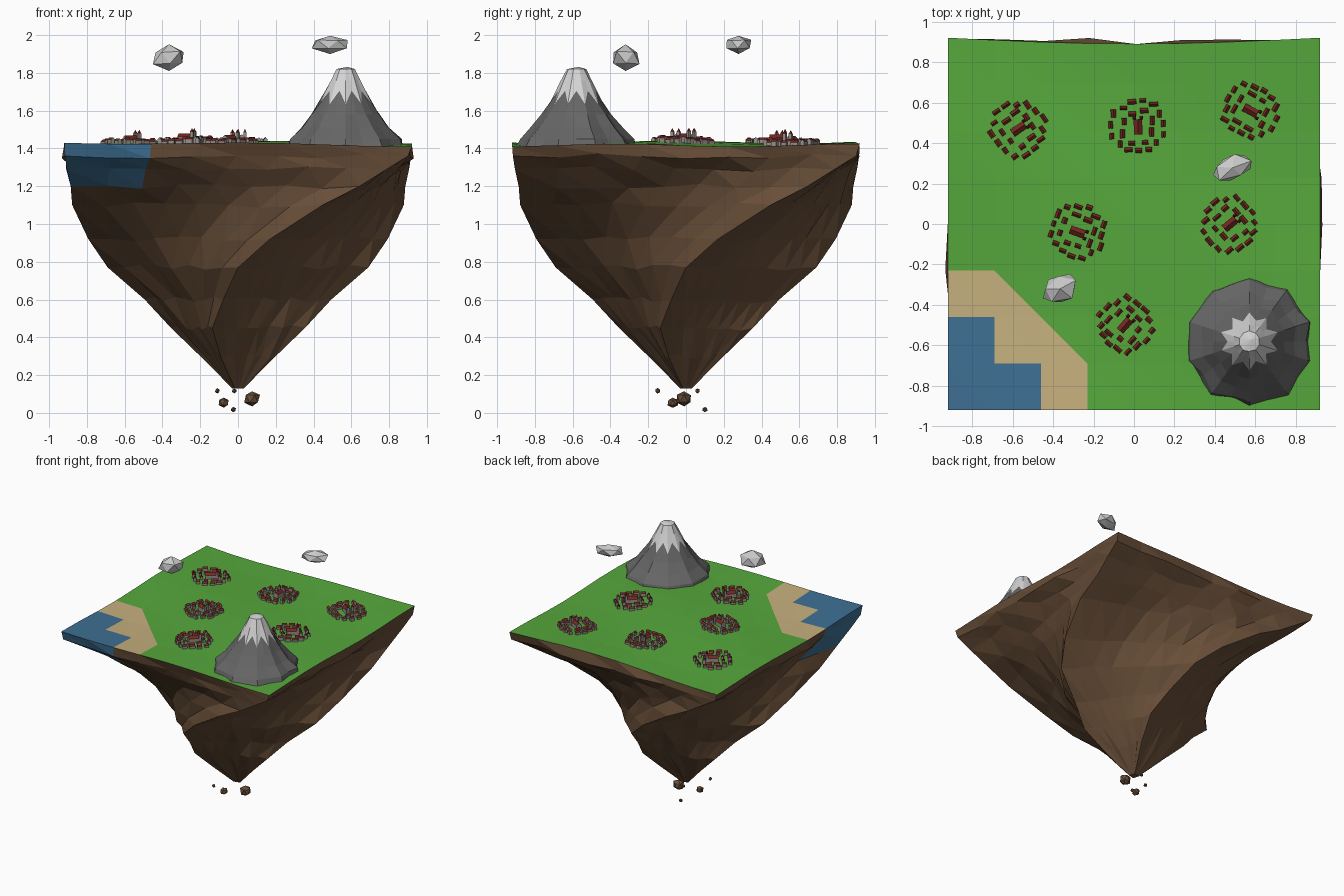
import bpy, bmesh, math, random
from mathutils import Matrix, Vector

random.seed(7)
cube = bpy.data.objects.get("Cube")
if cube:
    bpy.data.objects.remove(cube)


def material(name, srgb):
    lin = [((c / 255 + 0.055) / 1.055) ** 2.4 for c in srgb] + [1]
    m = bpy.data.materials.new(name)
    m.use_nodes = True
    m.diffuse_color = lin
    m.node_tree.nodes["Principled BSDF"].inputs["Base Color"].default_value = lin
    return m


grass = material("grass", (86, 168, 60))
sand = material("sand", (198, 176, 126))
water = material("water", (62, 112, 148))
earth = material("earth", (104, 78, 56))
stone = material("mountain_stone", (102, 102, 102))
snow = material("snow", (212, 212, 212))
pale = material("pale_rock", (204, 204, 204))
wall = material("wall", (150, 146, 142))
roof = material("roof", (118, 38, 32))


def finish(name, bm, mats, recalc=True):
    if recalc:
        bmesh.ops.recalc_face_normals(bm, faces=bm.faces)
    me = bpy.data.meshes.new(name)
    bm.to_mesh(me)
    bm.free()
    for m in mats:
        me.materials.append(m)
    ob = bpy.data.objects.new(name, me)
    bpy.context.collection.objects.link(ob)
    return ob


# Land surface: 8 x 8 cells with gentle rolling height
HALF, N = 0.92, 8
CELL = 2 * HALF / N


def ground(x, y):
    z = 1.425 + 0.008 * math.sin(4 * x + 1) + 0.008 * math.cos(5 * y + 2 * x)
    if y > HALF - 0.01:
        y -= 0.03 * math.cos(math.pi * x / (2 * HALF))
    return Vector((x, y, z))


def surface_material(x, y):
    i, j = (x + HALF) / CELL, (y + HALF) / CELL
    if (i < 2 and j < 1) or (i < 1 and j < 2):
        return 2
    return 1 if i < 3 and j < 3 and i + j < 4 else 0


bm = bmesh.new()
grid = [[bm.verts.new(ground(-HALF + i * CELL, -HALF + j * CELL))
         for j in range(N + 1)] for i in range(N + 1)]
for i in range(N):
    for j in range(N):
        a, b, c, d = grid[i][j], grid[i + 1][j], grid[i + 1][j + 1], grid[i][j + 1]
        for tri in ((a, b, d), (b, c, d)):
            f = bm.faces.new(tri)
            mid = f.calc_center_median()
            f.material_index = surface_material(mid.x, mid.y)
finish("land_surface", bm, [grass, sand, water], recalc=False)

# Island underside: square section that twists and shrinks to a point
# Each ring: height, corner radius, twist in degrees
RINGS = [(1.425, HALF * math.sqrt(2), 0), (1.36, 1.285, 0.5), (1.29, 1.2, 4),
         (1.2, 1.095, 9), (1.1, 0.985, 18), (0.92, 0.81, 33), (0.77, 0.69, 45),
         (0.6, 0.5, 54), (0.45, 0.38, 66), (0.3, 0.22, 70), (0.13, 0.035, 75)]
bm = bmesh.new()
rows = []
for level, (z, r, twist) in enumerate(RINGS):
    corners = [Vector((r * math.cos(a), r * math.sin(a), z)) for a in
               (math.radians(-135 + 90 * k - twist) for k in range(4))]
    row = []
    for k in range(4):
        for j in range(N):
            p = corners[k].lerp(corners[(k + 1) % 4], j / N)
            if level == 0:
                p = ground(p.x, p.y)
            elif j and z > 0.2:
                s = 1 + random.uniform(-0.025, 0.025)
                p = Vector((p.x * s, p.y * s, z + random.uniform(-0.015, 0.015)))
            row.append(bm.verts.new(p))
    rows.append(row)
COUNT = 4 * N
for level in range(len(rows) - 1):
    top, low = rows[level], rows[level + 1]
    for k in range(COUNT):
        n = (k + 1) % COUNT
        for tri in ((low[k], low[n], top[k]), (low[n], top[n], top[k])):
            f = bm.faces.new(tri)
            # Water runs down the sides next to the sea corner
            near = k < 2 or k >= COUNT - 2
            f.material_index = 1 if near and level < 3 else 0
bm.faces.new(reversed(rows[-1]))
finish("island_base", bm, [earth, water], recalc=False)

# Mountain with a jagged snow line
bm = bmesh.new()
SIDES = 20
PROFILE = [(0.31, 1.41), (0.295, 1.45), (0.235, 1.51), (0.18, 1.58), (0.125, 1.67),
           (0.08, 1.76), (0.05, 1.82)]
rows = []
for level, (r, z) in enumerate(PROFILE):
    row = []
    for k in range(SIDES):
        tooth = 1 if k % 2 else -1
        rr, zz = r * (1 + 0.035 * tooth + random.uniform(-0.03, 0.03)), z
        if level == 4:
            zz, rr = z - 0.035 * tooth, rr + 0.016 * tooth
        a = 2 * math.pi * k / SIDES
        row.append(bm.verts.new((0.57 + rr * math.cos(a), -0.58 + rr * math.sin(a), zz)))
    rows.append(row)
for level in range(len(rows) - 1):
    for k in range(SIDES):
        n = (k + 1) % SIDES
        f = bm.faces.new((rows[level][k], rows[level][n], rows[level + 1][n], rows[level + 1][k]))
        f.material_index = int(level >= 4)
peak = bm.verts.new((0.58, -0.57, 1.832))
for k in range(SIDES):
    f = bm.faces.new((rows[-1][k], rows[-1][(k + 1) % SIDES], peak))
    f.material_index = 1
finish("mountain", bm, [stone, snow])


# Floating rocks and crumbling debris
def rock(name, centre, size, mat, turn=0.0):
    bm = bmesh.new()
    bmesh.ops.create_icosphere(bm, subdivisions=1, radius=1)
    spin = Matrix.Rotation(turn, 3, "Z")
    for v in bm.verts:
        p = v.co * random.uniform(0.85, 1.1)
        v.co = Vector(centre) + spin @ Vector([p[i] * size[i] for i in range(3)])
    finish(name, bm, [mat])


rock("floating_rock_left", (-0.365, -0.32, 1.88), (0.1, 0.075, 0.07), pale, 0.5)
rock("floating_rock_right", (0.487, 0.278, 1.952), (0.11, 0.065, 0.048), pale, 0.35)
for i, (x, y, z, r) in enumerate([(0.075, -0.01, 0.075, 0.046), (-0.075, -0.07, 0.055, 0.03),
                                  (-0.025, 0.1, 0.018, 0.015), (-0.11, -0.15, 0.117, 0.014),
                                  (-0.02, 0.06, 0.117, 0.014)]):
    rock(f"debris_{i + 1}", (x, y, z), (r, r, r), earth)


# Villages: walls with a red gable roof, or a spire when the ridge is a point
def house(bm, x, y, z, turn, length, width, height, rise, spire=False):
    place = Matrix.Translation((x, y, z)) @ Matrix.Rotation(turn, 4, "Z")
    l, w = length / 2, width / 2

    def vert(px, py, pz):
        return bm.verts.new(place @ Vector((px, py, pz)))

    base, eave = [[vert(sx * l, sy * w, h) for sx, sy in ((-1, -1), (1, -1), (1, 1), (-1, 1))]
                  for h in (-0.02, height)]
    for k in range(4):
        n = (k + 1) % 4
        bm.faces.new((base[k], base[n], eave[n], eave[k]))
    if spire:
        tip = vert(0, 0, height + rise)
        tops = [bm.faces.new((eave[k], eave[(k + 1) % 4], tip)) for k in range(4)]
    else:
        a, b = vert(-l, 0, height + rise), vert(l, 0, height + rise)
        bm.faces.new((eave[1], eave[2], b))
        bm.faces.new((eave[3], eave[0], a))
        tops = [bm.faces.new((eave[0], eave[1], b, a)), bm.faces.new((eave[2], eave[3], a, b))]
    for f in tops:
        f.material_index = 1


VILLAGES = [(-0.57, 0.47, 0.6), (0.02, 0.48, 1.6), (0.575, 0.56, -0.5),
            (-0.28, -0.04, -0.35), (0.475, 0, 0.7), (-0.045, -0.5, 0.85)]
for i, (cx, cy, turn) in enumerate(VILLAGES):
    bm = bmesh.new()
    cz = ground(cx, cy).z
    house(bm, cx, cy, cz, turn, 0.075, 0.042, 0.03, 0.018)
    for side in (-1, 1):
        tx = cx + 0.045 * math.cos(turn) - side * 0.018 * math.sin(turn)
        ty = cy + 0.045 * math.sin(turn) + side * 0.018 * math.cos(turn)
        house(bm, tx, ty, cz, turn, 0.017, 0.017, 0.058, 0.02, True)
    for radius, count in ((0.078, 8), (0.127, 15)):
        for k in range(count):
            a = turn + 2 * math.pi * (k + 0.5) / count
            r = radius + random.uniform(-0.01, 0.012)
            x, y = cx + r * math.cos(a), cy + r * math.sin(a)
            facing = turn + round((a - turn) / (math.pi / 2)) * math.pi / 2 + math.pi / 2
            house(bm, x, y, ground(x, y).z, facing, random.uniform(0.028, 0.046),
                  random.uniform(0.02, 0.026), random.uniform(0.014, 0.024), 0.011)
    finish(f"village_{i + 1}", bm, [wall, roof])
